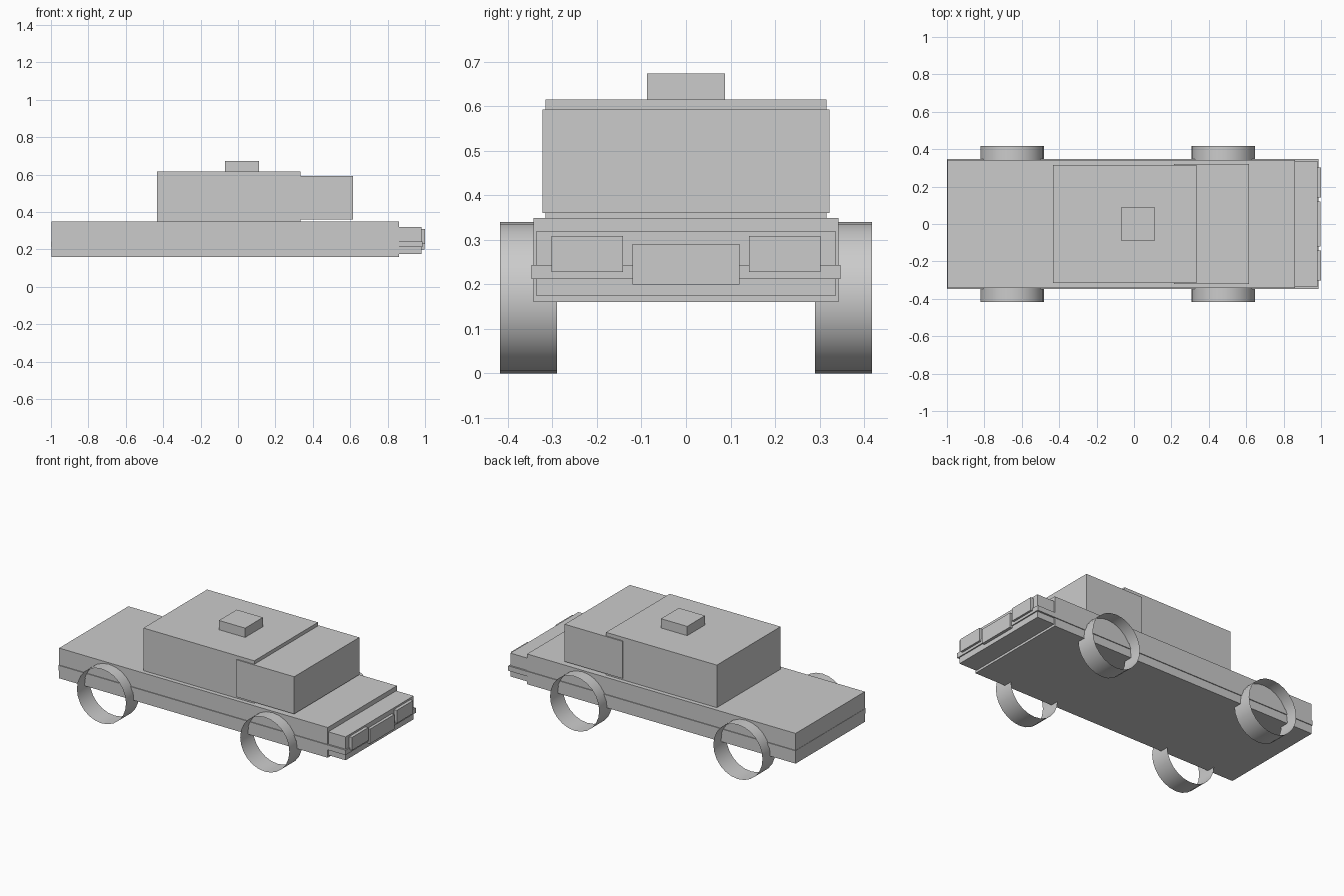
import bpy
import bmesh
from math import radians
from mathutils import Matrix, Vector

if "Cube" in bpy.data.objects:
    bpy.data.objects.remove(bpy.data.objects["Cube"])


def finish(name, bm):
    mesh = bpy.data.meshes.new(name)
    bm.to_mesh(mesh)
    bm.free()
    obj = bpy.data.objects.new(name, mesh)
    bpy.context.collection.objects.link(obj)
    return obj


def box(name, x, y, z):
    """Box from (min, max) ranges on each axis."""
    lo, hi = Vector((x[0], y[0], z[0])), Vector((x[1], y[1], z[1]))
    bm = bmesh.new()
    bmesh.ops.create_cube(bm, size=1, matrix=Matrix.Translation((lo + hi) / 2)
                          @ Matrix.Diagonal((*(hi - lo), 1)))
    return finish(name, bm)


def wheel(name, x, y):
    """Open tube lying along y."""
    bm = bmesh.new()
    bmesh.ops.create_cone(bm, cap_ends=False, segments=24, radius1=0.17,
                          radius2=0.17, depth=0.128,
                          matrix=Matrix.Translation((x, y, 0.17))
                          @ Matrix.Rotation(radians(90), 4, 'X'))
    for f in bm.faces:
        f.smooth = True
    return finish(name, bm)


# Lower body, set-back nose and the trim strip around them
box("body", (-0.998, 0.86), (-0.342, 0.342), (0.16, 0.349))
box("nose", (0.86, 0.98), (-0.336, 0.336), (0.174, 0.32))
box("bumper_strip", (-1.0, 0.987), (-0.347, 0.347), (0.212, 0.243))

# Cabin, windscreen block floating just above the body, roof box
box("cabin", (-0.434, 0.333), (-0.315, 0.315), (0.349, 0.615))
box("windscreen", (0.214, 0.614), (-0.322, 0.322), (0.36, 0.593))
box("roof_box", (-0.07, 0.111), (-0.088, 0.088), (0.615, 0.673))

# Front face details
box("grille", (0.98, 0.998), (-0.12, 0.12), (0.2, 0.291))
for side, s in (("left", 1), ("right", -1)):
    box("headlight_" + side, (0.98, 1.0), sorted((s * 0.141, s * 0.302)), (0.228, 0.309))
    # Wheels
    for end, x in (("front", 0.478), ("rear", -0.652)):
        wheel(f"wheel_{end}_{side}", x, s * 0.354)
